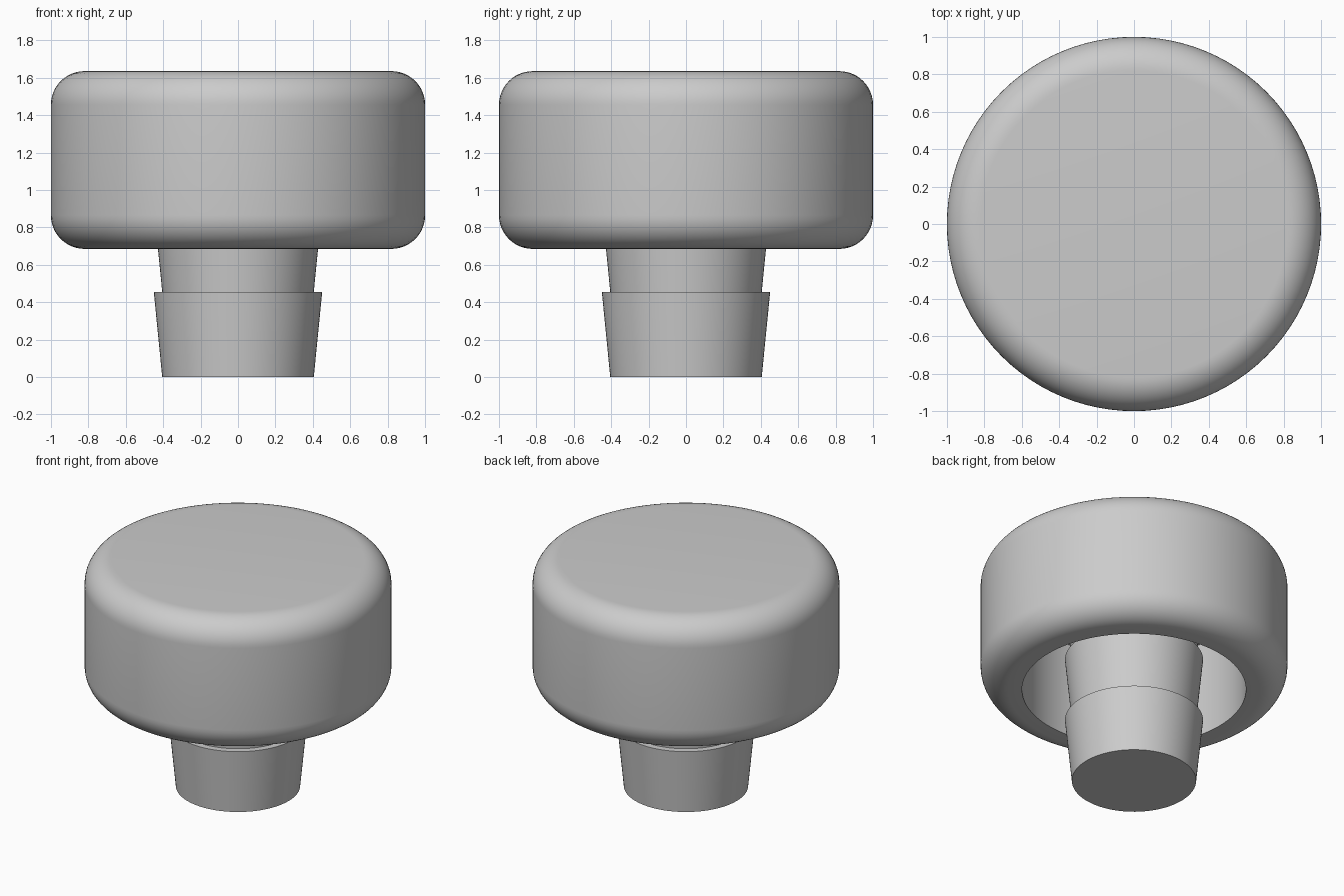
import bpy, bmesh, math

cube = bpy.data.objects.get("Cube")
if cube:
    bpy.data.objects.remove(cube, do_unlink=True)

GREY = (0.6, 0.6, 0.6, 1.0)
grey = bpy.data.materials.new("plain grey")
grey.use_nodes = True
grey.diffuse_color = GREY
grey.node_tree.nodes["Principled BSDF"].inputs["Base Color"].default_value = GREY


def lathe(name, profile, sides=96):
    """Spin a closed (radius, height) profile around the z axis."""
    bm = bmesh.new()
    verts = [bm.verts.new((r, 0, z)) for r, z in profile]
    edges = [bm.edges.new(pair) for pair in zip(verts, verts[1:])]
    bmesh.ops.spin(bm, geom=verts + edges, cent=(0, 0, 0), axis=(0, 0, 1),
                   angle=math.tau, steps=sides, use_merge=True)
    bmesh.ops.remove_doubles(bm, verts=bm.verts, dist=1e-5)
    bmesh.ops.recalc_face_normals(bm, faces=bm.faces)
    mesh = bpy.data.meshes.new(name)
    bm.to_mesh(mesh)
    bm.free()
    mesh.materials.append(grey)
    obj = bpy.data.objects.new(name, mesh)
    bpy.context.collection.objects.link(obj)
    bpy.ops.object.select_all(action="DESELECT")
    obj.select_set(True)
    bpy.context.view_layer.objects.active = obj
    bpy.ops.object.shade_smooth_by_angle(angle=math.radians(30))
    return obj


def corner(r, z, radius, start, steps=12):
    """Quarter-circle arc, starting at the given angle."""
    angles = [math.radians(start + 90 * i / steps) for i in range(steps + 1)]
    return [(r + radius * math.cos(a), z + radius * math.sin(a)) for a in angles]


# Stem: three stacked tapered barbs, reaching the roof of the cap
BARB = 0.455
stem = [(0, 0)]
for i in range(3):
    stem += [(0.405, i * BARB), (0.45, (i + 1) * BARB)]
stem.append((0, 3 * BARB))
lathe("barbed_stem", stem)

# Cap: rounded drum, hollow underneath
BOTTOM, TOP, ROUND, HOLE = 0.685, 1.635, 0.18, 0.73
roof = 3 * BARB
cap = [(0, roof), (HOLE, roof), (HOLE, BOTTOM)]
cap += corner(1 - ROUND, BOTTOM + ROUND, ROUND, -90)
cap += corner(1 - ROUND, TOP - ROUND, ROUND, 0)
cap.append((0, TOP))
lathe("rounded_cap", cap)
